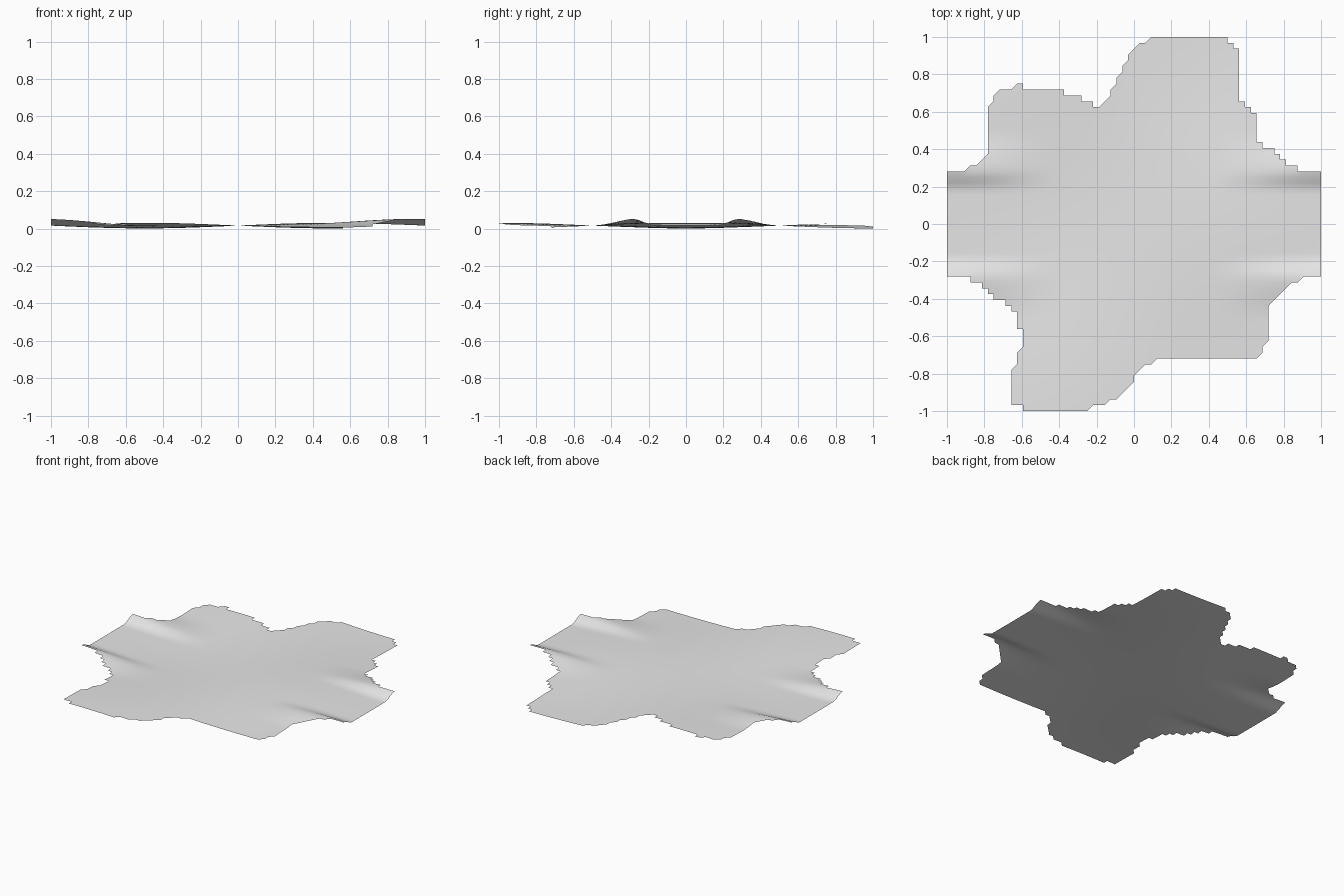
import bpy, bmesh, math
from mathutils import Vector
from mathutils.geometry import intersect_point_line

default_cube = bpy.data.objects.get("Cube")
if default_cube:
    bpy.data.objects.remove(default_cube, do_unlink=True)

HALF = 32            # grid cells from the centre to an edge
CELL = 1 / HALF

# Ragged outline, clockwise, counted in grid cells
back_right_lobe = [(-32, 9), (-29, 9), (-28, 10), (-25, 12), (-25, 20), (-24, 22),
                   (-23, 23), (-20, 24), (-19, 24), (-19, 23), (-12, 23), (-9, 22), (-7, 21)]
back_left_lobe = [(-6, 20), (-4, 22), (-4, 23), (-1, 29), (1, 31), (3, 32), (16, 32),
                  (18, 30), (18, 21), (19, 21), (21, 19), (21, 14), (22, 14), (24, 13),
                  (26, 11), (28, 10), (32, 9)]
front_left_lobe = [(32, -9), (29, -9), (28, -10), (23, -14), (23, -20), (22, -22),
                   (21, -23), (4, -23), (3, -24), (0, -26)]
front_right_lobe = [(0, -27), (-3, -30), (-5, -31), (-8, -32), (-19, -32), (-19, -31),
                    (-21, -31), (-21, -25), (-20, -24), (-20, -22), (-19, -21), (-19, -18),
                    (-20, -18), (-20, -15), (-21, -15), (-22, -14), (-24, -13), (-26, -11),
                    (-28, -10), (-32, -9)]
outline = [Vector(p) for p in
           back_right_lobe + back_left_lobe + front_left_lobe + front_right_lobe]
edges = list(zip(outline, outline[1:] + outline[:1]))


def inside(point):
    """True when the point lies within the outline or on its border."""
    result = False
    for a, b in edges:
        nearest, t = intersect_point_line(point, a, b)
        nearest = a.lerp(b, min(max(t, 0), 1))
        if (nearest.xy - point).length < 0.01:
            return True
        if (a.y > point.y) != (b.y > point.y):
            if point.x < a.x + (point.y - a.y) * (b.x - a.x) / (b.y - a.y):
                result = not result
    return result


def smoothstep(low, high, value):
    t = min(max((value - low) / (high - low), 0), 1)
    return t * t * (3 - 2 * t)


def height(x, y):
    """Gentle swells, plus banks along both sides of the two path ends."""
    swell = 0.015 * math.sin(math.pi * x) * math.cos(math.pi * y)
    inner_slope = smoothstep(0.18, 0.28, abs(y))
    outer_slope = 1 - smoothstep(0.28, 0.5, abs(y))
    bank = 0.035 * inner_slope * outer_slope * smoothstep(0.35, 1, abs(x))
    return 0.016 + swell + bank


# Ground sheet: triangles whose corners all lie within the outline
bm = bmesh.new()
verts = {}
steps = range(-HALF, HALF + 1)
for i in steps:
    for j in steps:
        if inside(Vector((i, j))):
            x, y = i * CELL, j * CELL
            verts[i, j] = bm.verts.new((x, y, height(x, y)))
for i in steps:
    for j in steps:
        start, end = (i, j), (i + 1, j + 1)
        for corners in ((start, (i + 1, j), end), (start, end, (i, j + 1))):
            if all(c in verts for c in corners):
                bm.faces.new([verts[c] for c in corners]).smooth = True
loose = [v for v in bm.verts if not v.link_faces]
bmesh.ops.delete(bm, geom=loose, context='VERTS')

mesh = bpy.data.meshes.new("ground_sheet")
bm.to_mesh(mesh)
bm.free()
ground = bpy.data.objects.new("ground_sheet", mesh)
bpy.context.collection.objects.link(ground)

# Plain light grey
grey = bpy.data.materials.new("light_grey")
grey.use_nodes = True
colour = (0.8, 0.8, 0.8, 1)
grey.diffuse_color = colour
grey.node_tree.nodes["Principled BSDF"].inputs["Base Color"].default_value = colour
mesh.materials.append(grey)
